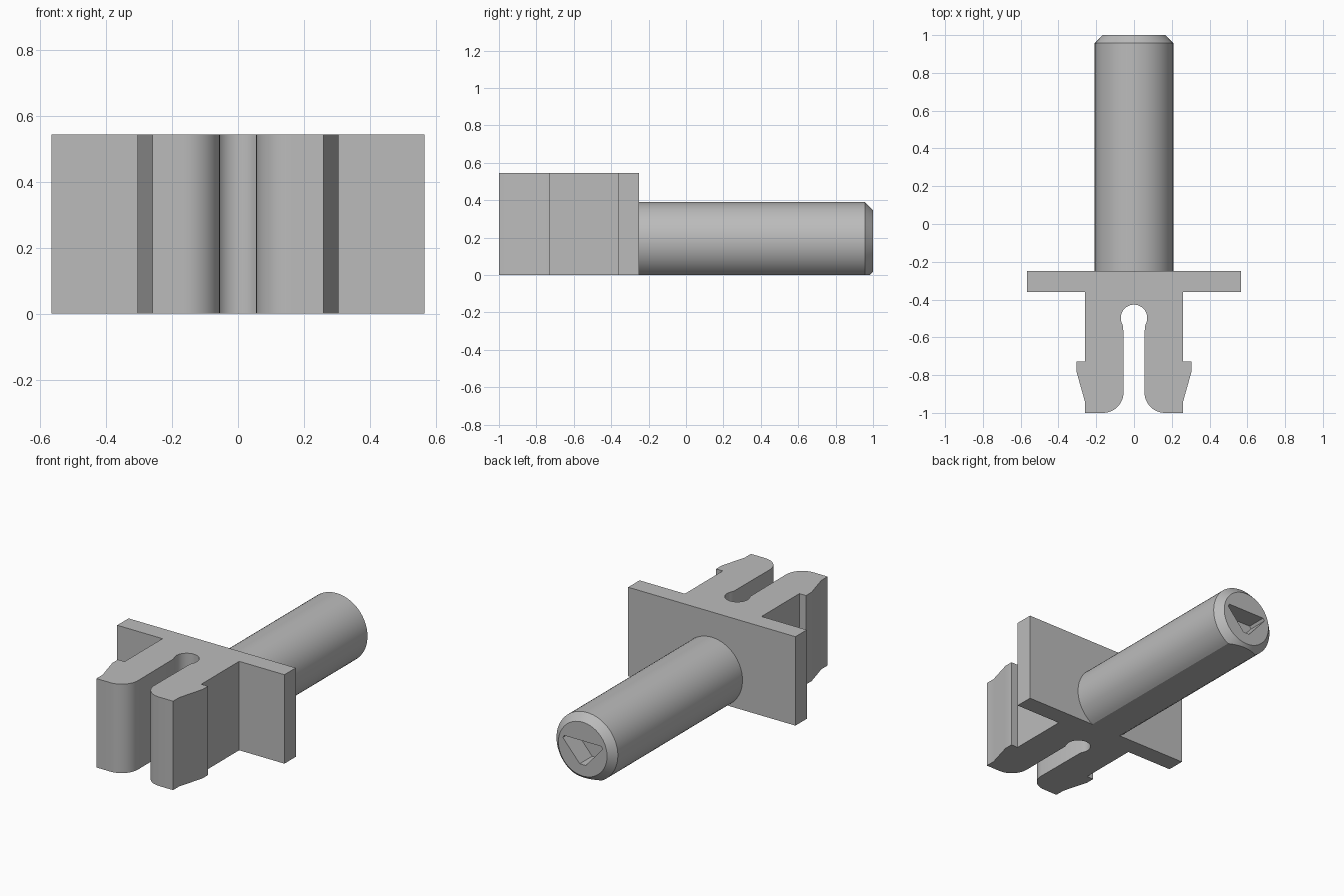
import bpy, bmesh, math
from mathutils import Vector

if "Cube" in bpy.data.objects:
    bpy.data.objects.remove(bpy.data.objects["Cube"], do_unlink=True)

HEIGHT = 0.545
PEG_R, PEG_Z, CHAMFER = 0.208, 0.182, 0.043

# One plain plastic colour
grey = bpy.data.materials.new("grey plastic")
grey.use_nodes = True
colour = (0.5, 0.5, 0.5, 1)
grey.diffuse_color = colour
grey.node_tree.nodes["Principled BSDF"].inputs["Base Color"].default_value = colour


def finish(name, bm):
    bmesh.ops.recalc_face_normals(bm, faces=bm.faces)
    mesh = bpy.data.meshes.new(name)
    bm.to_mesh(mesh)
    bm.free()
    mesh.materials.append(grey)
    obj = bpy.data.objects.new(name, mesh)
    bpy.context.collection.objects.link(obj)
    return obj


def select(obj):
    bpy.ops.object.select_all(action='DESELECT')
    obj.select_set(True)
    bpy.context.view_layer.objects.active = obj


def prism(name, points, direction):
    bm = bmesh.new()
    face = bm.faces.new([bm.verts.new(p) for p in points])
    extruded = bmesh.ops.extrude_face_region(bm, geom=[face])["geom"]
    verts = [v for v in extruded if isinstance(v, bmesh.types.BMVert)]
    bmesh.ops.translate(bm, verts=verts, vec=direction)
    return finish(name, bm)


def arc(cx, cy, r, start, end, steps):
    angles = [math.radians(start + (end - start) * i / steps) for i in range(steps + 1)]
    return [(cx + r * math.cos(a), cy + r * math.sin(a)) for a in angles]


# Plate and two snap prongs: half outline from keyhole top to plate back, mirrored
half = arc(0, -0.497, 0.07, 90, -22, 14)
half += [(0.057, -0.545)]
half += arc(0.165, -0.89, 0.11, 180, 270, 12)
half += [(0.26, -1), (0.26, -0.94), (0.305, -0.78), (0.305, -0.727), (0.26, -0.727),
         (0.26, -0.36), (0.567, -0.36), (0.567, -0.25)]
outline = half + [(-x, y) for x, y in reversed(half[1:])]
clip = prism("clip_and_plate", [(x, y, 0) for x, y in outline], (0, 0, HEIGHT))

# Round peg with chamfered end, turned about its axis and flattened underneath
bm = bmesh.new()
profile = [(0, -0.26), (PEG_R, -0.26), (PEG_R, 1 - CHAMFER), (PEG_R - CHAMFER, 1), (0, 1)]
verts = [bm.verts.new((x, y, PEG_Z)) for x, y in profile]
edges = [bm.edges.new(pair) for pair in zip(verts, verts[1:])]
bmesh.ops.spin(bm, geom=verts + edges, cent=(0, 0, PEG_Z), axis=(0, 1, 0),
               angle=math.tau, steps=64)
bmesh.ops.remove_doubles(bm, verts=bm.verts, dist=0.0001)
bmesh.ops.bisect_plane(bm, geom=bm.verts[:] + bm.edges[:] + bm.faces[:],
                       plane_co=(0, 0, 0), plane_no=(0, 0, -1), clear_outer=True)
bmesh.ops.holes_fill(bm, edges=[e for e in bm.edges if e.is_boundary])
peg = finish("peg", bm)

# Triangular recess in the peg end
side = [(0.02, -0.095), (0.135, 0.035), (0.125, 0.05)]
recess = side + [(-x, z) for x, z in reversed(side)]
cutter = prism("recess_cutter", [(x, 0.88, PEG_Z + z) for x, z in recess], (0, 0.2, 0))
cutter.hide_render = True
select(peg)
cut = peg.modifiers.new("recess", 'BOOLEAN')
cut.operation, cut.solver, cut.object = 'DIFFERENCE', 'EXACT', cutter
bpy.ops.object.modifier_apply(modifier=cut.name)
bpy.data.objects.remove(cutter, do_unlink=True)

for obj in (clip, peg):
    select(obj)
    bpy.ops.object.shade_smooth_by_angle(angle=math.radians(25))
